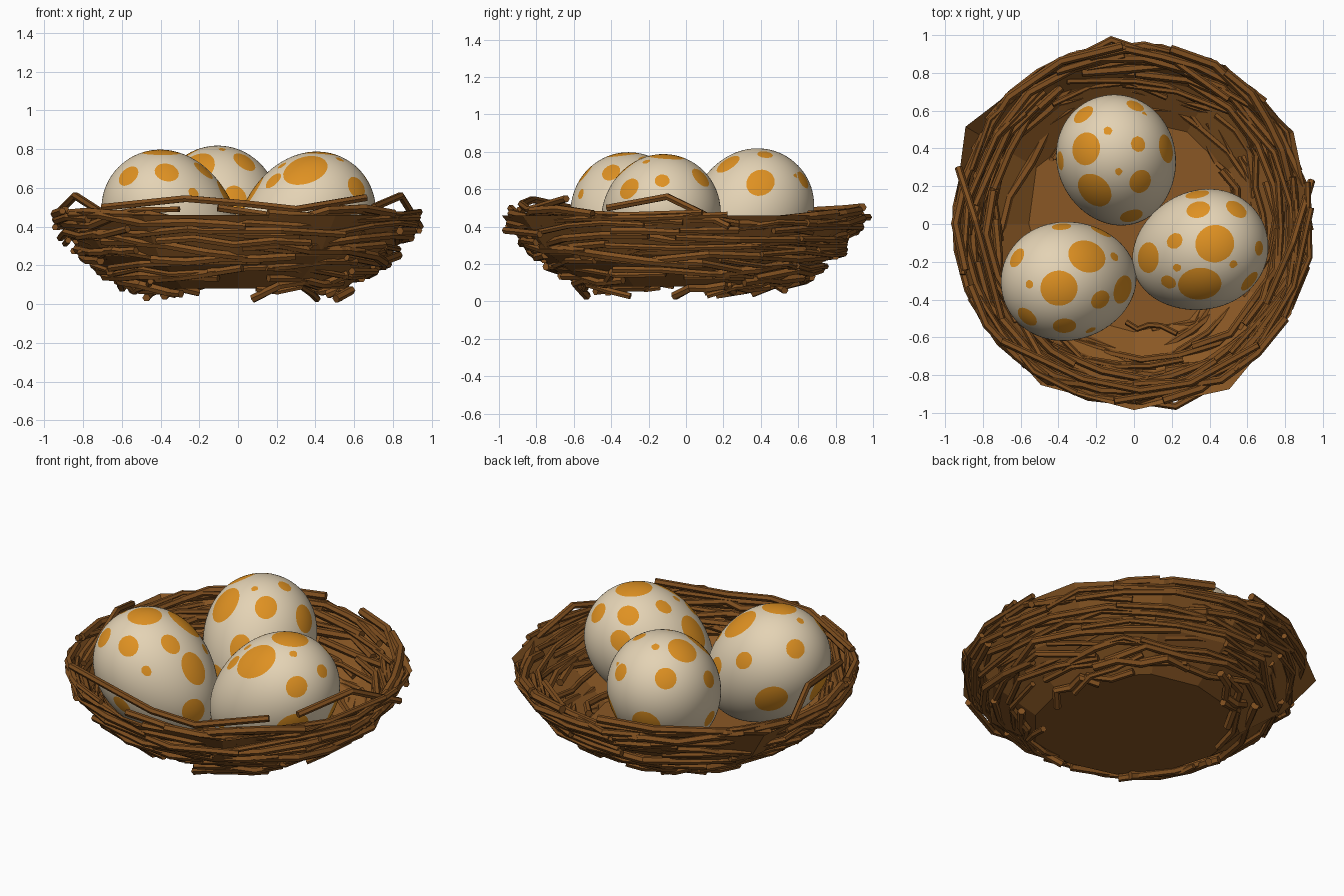
import bpy, bmesh, math, random
from mathutils import Vector, Matrix

if "Cube" in bpy.data.objects:
    bpy.data.objects.remove(bpy.data.objects["Cube"])

random.seed(11)


def material(name, rgb):
    m = bpy.data.materials.new(name)
    m.diffuse_color = (*rgb, 1)
    m.use_nodes = True
    m.node_tree.nodes["Principled BSDF"].inputs["Base Color"].default_value = m.diffuse_color
    return m


BOWL = material("nest brown", (0.255, 0.097, 0.018))
STICK = material("twig brown", (0.220, 0.080, 0.014))
CREAM = material("egg cream", (0.775, 0.650, 0.460))
ORANGE = material("spot orange", (0.740, 0.285, 0.016))


def finish(bm, name, mats, smooth=False):
    me = bpy.data.meshes.new(name)
    bm.to_mesh(me)
    bm.free()
    for m in mats:
        me.materials.append(m)
    for p in me.polygons:
        p.use_smooth = smooth
    ob = bpy.data.objects.new(name, me)
    bpy.context.collection.objects.link(ob)
    return ob


def polar(r, a, z):
    return Vector((r * math.cos(a), r * math.sin(a), z))


# Bowl: twelve-sided open shell with a slightly uneven rim
RIM = [.945, .975, .97, .95, .96, 1.03, .96, .95, .985, .985, 1.01, .96]
PROFILE = [(0.58, 0.08), (0.83, 0.25), (1.0, 0.46)]
bm = bmesh.new()
rings = [[bm.verts.new(polar(r * RIM[i], i * math.pi / 6, z)) for i in range(12)]
         for r, z in PROFILE]
bm.faces.new(rings[0][::-1])
for lo, hi in zip(rings, rings[1:]):
    for i in range(12):
        j = (i + 1) % 12
        bm.faces.new((lo[i], lo[j], hi[j], hi[i]))
finish(bm, "nest_bowl", [BOWL])


def wall_radius(z):
    (r0, z0), (r1, z1), (r2, z2) = PROFILE
    if z < z1:
        return 0.96 * (r0 + (r1 - r0) * (z - z0) / (z1 - z0))
    return 0.96 * (r1 + (r2 - r1) * (z - z1) / (z2 - z1))


def twig(bm, pts, rad, sides=6):
    """Bent tube with flat sides and capped ends."""
    loops = []
    for i, p in enumerate(pts):
        t = (pts[min(i + 1, len(pts) - 1)] - pts[max(i - 1, 0)]).normalized()
        u = t.cross(Vector((0, 0, 1))).normalized()
        v = u.cross(t)
        loops.append([bm.verts.new(p + rad * (u * math.cos(k * math.tau / sides)
                                              + v * math.sin(k * math.tau / sides)))
                      for k in range(sides)])
    for a, b in zip(loops, loops[1:]):
        for k in range(sides):
            n = (k + 1) % sides
            bm.faces.new((a[k], a[n], b[n], b[k]))
    bm.faces.new(loops[0][::-1])
    bm.faces.new(loops[-1])
    bmesh.ops.recalc_face_normals(bm, faces=bm.faces)


def twig_layer(name, count, z_range, offset, span, jitter, bends=(4, 5)):
    """Twigs wound around the bowl wall at a given distance from it."""
    bm = bmesh.new()
    for i in range(count):
        a0 = ((i * 0.7549) % 1 + random.uniform(-.03, .03)) * math.tau
        z0 = z_range[0] + (z_range[1] - z_range[0]) * ((i * 0.5698) % 1)
        slope = random.uniform(-.08, .08)
        arc = random.uniform(*span)
        n = random.choice(bends)
        rad = random.uniform(0.015, 0.025)
        pts = []
        for k in range(n):
            t = k / (n - 1)
            z = z0 + slope * (t - .5) + random.uniform(-jitter, jitter)
            z = min(max(z, 0.028), 0.53)
            r = wall_radius(z) + offset + random.uniform(-.025, .025)
            pts.append(polar(min(r, 0.945), a0 + arc * t, z))
        twig(bm, pts, rad)
    finish(bm, name, [STICK])


twig_layer("outer_twigs", 54, (0.12, 0.44), 0.025, (0.7, 1.4), 0.022)
twig_layer("base_twigs", 13, (0.05, 0.12), 0.03, (0.5, 0.9), 0.035)
twig_layer("inner_twigs", 46, (0.22, 0.47), -0.035, (0.7, 1.3), 0.022)
twig_layer("rim_twigs", 8, (0.42, 0.49), -0.03, (0.9, 1.4), 0.03)
twig_layer("floor_twigs", 4, (0.13, 0.17), -0.09, (0.4, 0.7), 0.01)

# Loose twigs standing out from the rim
bm = bmesh.new()
for path in [[(-.70, -.62, .50), (-.27, -.82, .545), (.03, -.88, .52), (.30, -.84, .49), (.66, -.64, .55)],
             [(.70, -.42, .50), (.84, -.10, .56), (.94, .23, .40)],
             [(-.93, .30, .47), (-.84, .02, .56), (-.70, -.50, .47)],
             [(-.46, .80, .44), (-.12, .975, .45), (.22, .86, .45), (.50, .66, .47)],
             [(-.20, -.90, .38), (.22, -.965, .38), (.55, -.78, .36)]]:
    twig(bm, [Vector(p) for p in path], 0.02)
finish(bm, "loose_rim_twigs", [STICK])


def egg(name, centre, lean, heading, spots):
    """Egg leaning outward; spots are (x, y, radius) as seen from above."""
    th, ph = math.radians(lean), math.radians(heading)
    axis = Vector((math.sin(th) * math.cos(ph), math.sin(th) * math.sin(ph), math.cos(th)))
    rot = Vector((0, 0, 1)).rotation_difference(axis).to_matrix().to_4x4()
    mat = Matrix.Translation(centre) @ rot @ Matrix.Diagonal((0.313, 0.313, 0.395, 1))
    inv = mat.inverted()
    dirs = []
    for x, y, r in spots:
        # drop a vertical line onto the egg to find the spot's direction
        p = inv @ Vector((x, y, centre[2]))
        d = inv.to_3x3() @ Vector((0, 0, 1))
        b, c = p.dot(d), p.dot(p) - 1
        s = (-b + math.sqrt(max(b * b - d.dot(d) * c, 0))) / d.dot(d)
        dirs.append(((p + d * s).normalized(), r / 0.335))
    # spots on the hidden lower half
    for k, (h, r) in enumerate([(-.25, .26), (-.3, .16), (-.2, .24), (-.35, .1), (-.25, .27),
                                (-.7, .2), (-.75, .1), (-.7, .25)]):
        a, w = ph + k * 1.32, math.sqrt(1 - h * h)
        world = Vector((w * math.cos(a), w * math.sin(a), h))
        dirs.append(((rot.inverted().to_3x3() @ world).normalized(), r))
    bm = bmesh.new()
    bmesh.ops.create_icosphere(bm, subdivisions=5, radius=1)
    for n, r in dirs:                      # each round spot is a plane cut of the sphere
        bmesh.ops.bisect_plane(bm, geom=bm.verts[:] + bm.edges[:] + bm.faces[:], dist=1e-5,
                               plane_co=n * math.cos(r), plane_no=n)
    for f in bm.faces:
        m = f.calc_center_median()
        f.material_index = int(any(m.dot(n) > math.cos(r) for n, r in dirs))
    for v in bm.verts:                     # taper to the lower end
        k = 1 + 0.11 * v.co.z
        v.co.x *= k
        v.co.y *= k
    bm.transform(mat)
    finish(bm, name, [CREAM, ORANGE], smooth=True)


egg("left_egg", (-.335, -.30, .432), 47, 186, [
    (-.41, -.34, .095), (-.25, -.17, .10), (-.18, -.40, .055), (-.045, -.35, .085),
    (-.56, -.32, .025), (-.62, -.19, .055), (-.57, -.48, .06), (-.375, -.53, .06),
    (-.385, -.02, .05), (-.23, -.56, .03), (-.10, -.17, .03), (-.17, -.03, .06)])
egg("right_egg", (.34, -.145, .428), 52, 20, [
    (.44, -.10, .10), (.35, -.32, .11), (.22, -.09, .045), (.06, -.18, .09),
    (.35, .07, .06), (.34, .15, .06), (.55, .07, .06), (.61, -.29, .06),
    (.23, -.23, .025), (.18, -.31, .045), (.53, -.20, .025), (.66, -.12, .04)])
egg("back_egg", (-.088, .325, .445), 40, 106, [
    (-.25, .41, .085), (-.21, .18, .10), (.03, .23, .065), (.01, .43, .042),
    (-.14, .50, .025), (.165, .40, .075), (-.085, .29, .022), (-.005, .62, .05),
    (-.01, .03, .07), (-.26, .58, .06), (-.38, .34, .05), (.04, .58, .018)])
